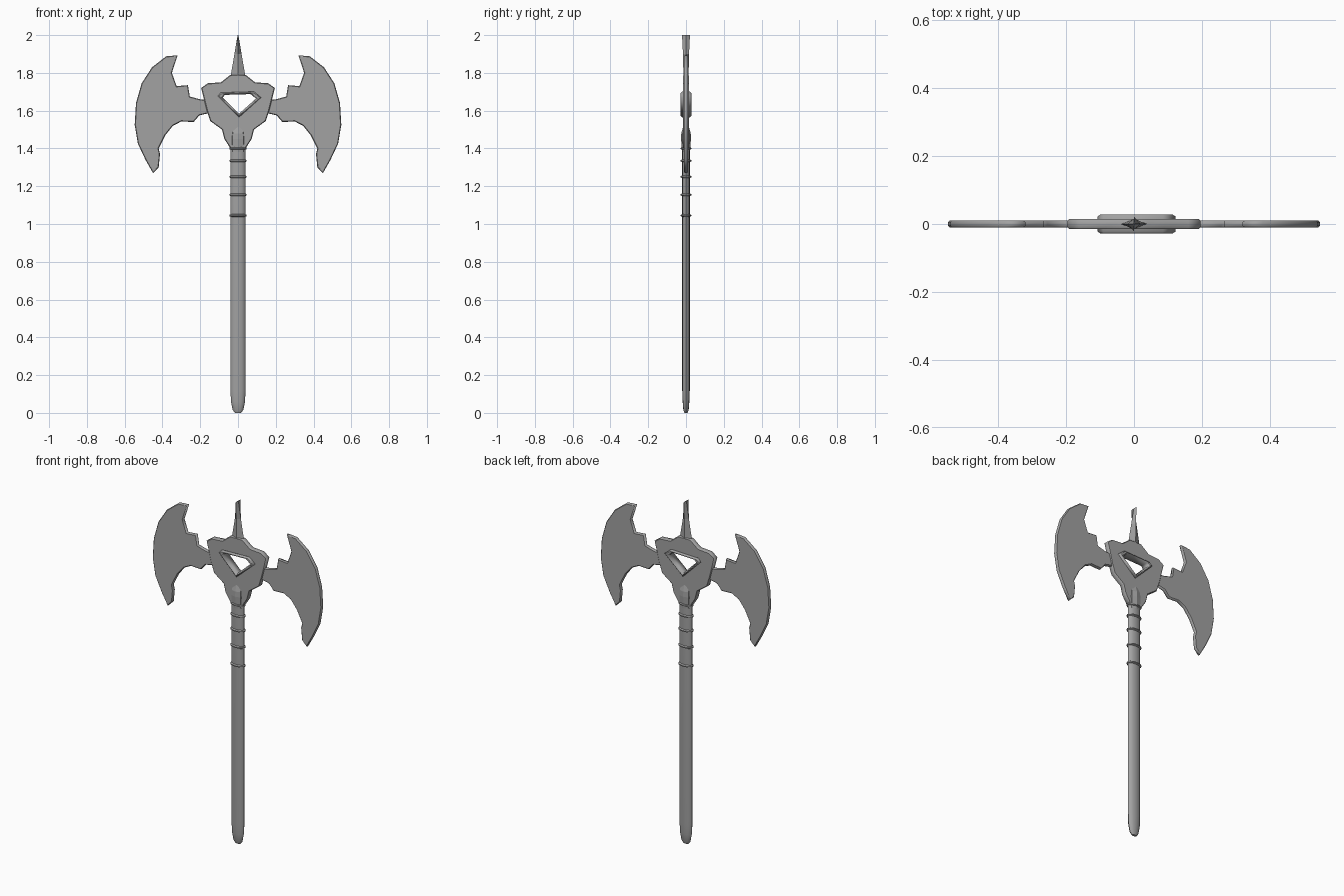
import bpy, bmesh, math
from mathutils import Vector

cube = bpy.data.objects.get("Cube")
if cube:
    bpy.data.objects.remove(cube)

steel = bpy.data.materials.new("grey steel")
steel.use_nodes = True
GREY = (0.36, 0.36, 0.36, 1)
steel.diffuse_color = GREY
steel.node_tree.nodes["Principled BSDF"].inputs["Base Color"].default_value = GREY


def select(ob):
    bpy.ops.object.select_all(action='DESELECT')
    ob.select_set(True)
    bpy.context.view_layer.objects.active = ob


def plate(name, outlines, half, bevel):
    """Upright plate with chamfered rims; later outlines become holes."""
    cu = bpy.data.curves.new(name, 'CURVE')
    cu.dimensions = '2D'
    cu.fill_mode = 'BOTH'
    cu.extrude = half - bevel
    cu.bevel_depth = bevel
    cu.bevel_resolution = 0
    cu.offset = -bevel
    for pts in outlines:
        sp = cu.splines.new('POLY')
        sp.points.add(len(pts) - 1)
        for p, (x, z) in zip(sp.points, pts):
            p.co = (x, z, 0, 1)
        sp.use_cyclic_u = True
    ob = bpy.data.objects.new(name, cu)
    bpy.context.collection.objects.link(ob)
    ob.rotation_euler.x = math.pi / 2
    select(ob)
    bpy.ops.object.convert(target='MESH')
    bpy.ops.object.transform_apply(location=False, rotation=True, scale=False)
    ob = bpy.context.object
    ob.data.materials.clear()
    ob.data.materials.append(steel)
    return ob


def loft(name, sections, sides, smooth=True):
    """Stack of elliptical sections (z, half width x, half depth y)."""
    bm = bmesh.new()
    rings = []
    for z, rx, ry in sections:
        angles = [2 * math.pi * i / sides for i in range(sides)]
        rings.append([bm.verts.new((rx * math.cos(a), ry * math.sin(a), z)) for a in angles])
    for low, high in zip(rings, rings[1:]):
        for i in range(sides):
            j = (i + 1) % sides
            bm.faces.new((low[i], low[j], high[j], high[i]))
    bm.faces.new(rings[0][::-1])
    bm.faces.new(rings[-1])
    me = bpy.data.meshes.new(name)
    bm.to_mesh(me)
    bm.free()
    me.materials.append(steel)
    ob = bpy.data.objects.new(name, me)
    bpy.context.collection.objects.link(ob)
    if smooth:
        select(ob)
        bpy.ops.object.shade_smooth_by_angle(angle=math.radians(40))
    return ob


# Flattened shaft with rounded butt
loft("shaft", [(0, .016, .008), (.015, .028, .014), (.06, .037, .018),
               (.12, .04, .02), (1.42, .04, .02)], 12)

# Socket where the shaft enters the head
loft("socket", [(1.38, .04, .021), (1.45, .042, .026), (1.48, .039, .025),
                (1.53, .03, .011)], 8, False)

# Grip rings
for i, z in enumerate((1.045, 1.155, 1.25, 1.335, 1.40)):
    loft(f"grip_ring_{i + 1}", [(z - .007, .039, .02), (z - .003, .046, .028),
                                (z + .003, .046, .028), (z + .007, .039, .02)], 12, False)

# Crescent blades, mirrored left and right
blade = [(.14, 1.655), (.2, 1.66), (.255, 1.675), (.265, 1.735), (.325, 1.73),
         (.35, 1.80), (.32, 1.893), (.38, 1.888), (.455, 1.83), (.51, 1.745),
         (.54, 1.64), (.547, 1.525), (.53, 1.425), (.49, 1.34), (.45, 1.27),
         (.42, 1.30), (.413, 1.37), (.42, 1.40), (.385, 1.47), (.345, 1.52),
         (.30, 1.543), (.235, 1.54), (.205, 1.575), (.14, 1.59)]
for side, s in (("left", 1), ("right", -1)):
    plate(f"{side}_blade", [[(s * x, z) for x, z in blade][::s]], .01, .004)

# Head plate with its window
half = [(.04, 1.79), (.09, 1.75), (.16, 1.745), (.195, 1.72), (.165, 1.60),
        (.147, 1.545), (.085, 1.50), (.072, 1.45), (.04, 1.40)]
outline = half + [(-x, z) for x, z in reversed(half)]
window = [(-.1, 1.675), (-.085, 1.692), (.08, 1.697), (.115, 1.668), (.005, 1.57)]
plate("head_plate", [outline[::-1], window], .015, .004)

# Raised frame round the window
centre = Vector((.005, 1.645))
grow = lambda k: [tuple(centre + (Vector(p) - centre) * k) for p in window]
plate("window_frame", [grow(1.07), grow(.82)], .028, .006)

# Top spike: diamond section ending in a chisel edge
loft("top_spike", [(1.74, .05, .015), (1.80, .036, .014), (1.90, .019, .016),
                   (2.0, .002, .021)], 4, False)
